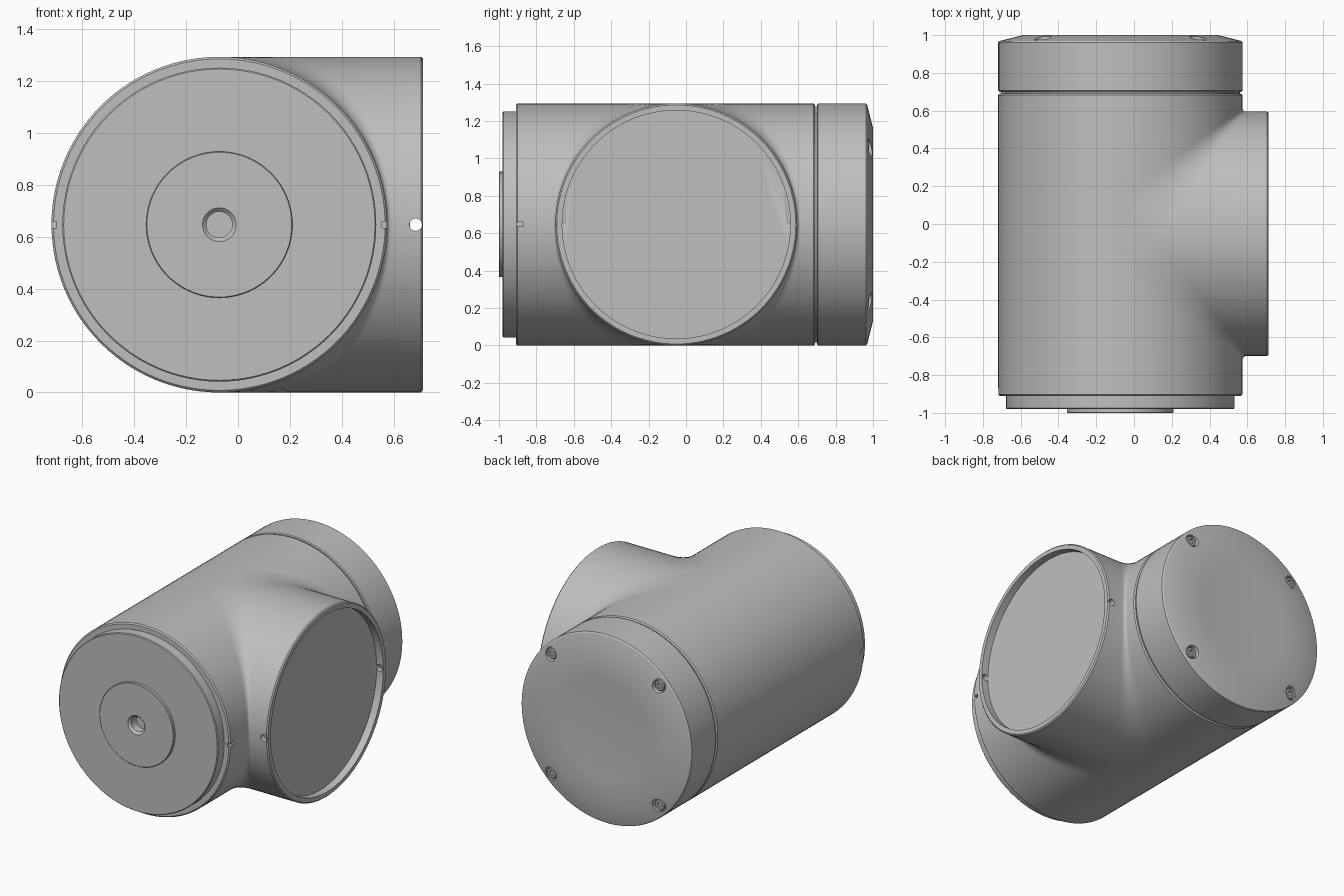
import bpy, bmesh
from math import cos, sin, pi
from mathutils import Vector

cube = bpy.data.objects.get("Cube")
if cube:
    bpy.data.objects.remove(cube)

R = 0.647                         # radius of both crossing barrels
CX, CY, CZ = -0.072, -0.052, R    # point where the two axes cross
FRONT, BACK, SIDE = -0.91, 0.69, 0.713
RIM, RECESS, EDGE = 0.61, 0.05, 0.008
HALF = 56                         # steps per half turn

grey = bpy.data.materials.new("light_grey")
grey.use_nodes = True
grey.diffuse_color = (0.52, 0.52, 0.52, 1)
grey.node_tree.nodes["Principled BSDF"].inputs["Base Color"].default_value = grey.diffuse_color


def finish(name, bm):
    bmesh.ops.recalc_face_normals(bm, faces=bm.faces[:])
    mesh = bpy.data.meshes.new(name)
    bm.to_mesh(mesh)
    bm.free()
    mesh.materials.append(grey)
    obj = bpy.data.objects.new(name, mesh)
    bpy.context.collection.objects.link(obj)
    return obj


def activate(obj):
    bpy.ops.object.select_all(action='DESELECT')
    obj.select_set(True)
    bpy.context.view_layer.objects.active = obj


def smooth(obj):
    activate(obj)
    bpy.ops.object.shade_smooth_by_angle()


def lathe(name, profile, x=CX, z=CZ, segs=96):
    """Closed solid turned about an axis along y; profile is (radius, y)."""
    bm = bmesh.new()
    rings = [[bm.verts.new((x + r * cos(2 * pi * i / segs), y, z + r * sin(2 * pi * i / segs)))
              for i in range(segs)] for r, y in profile]
    for a, b in zip(rings, rings[1:]):
        for i in range(segs):
            j = (i + 1) % segs
            bm.faces.new((a[i], a[j], b[j], b[i]))
    bm.faces.new(rings[0])
    bm.faces.new(rings[-1])
    return finish(name, bm)


def box(name, centre, size):
    bm = bmesh.new()
    bmesh.ops.create_cube(bm, size=1)
    for v in bm.verts:
        v.co = Vector(centre) + Vector(size) * v.co
    return finish(name, bm)


def cut(obj, cutters):
    activate(obj)
    for cutter in cutters:
        cutter.hide_render = True
        mod = obj.modifiers.new("cut", 'BOOLEAN')
        mod.operation = 'DIFFERENCE'
        mod.solver = 'EXACT'
        mod.object = cutter
        bpy.ops.object.modifier_apply(modifier=mod.name)
        bpy.data.objects.remove(cutter)


def build_body():
    """Barrel and side branch, joined by a blend that widens to the crest."""
    bm = bmesh.new()
    cache = {}
    steps = 8

    def vert(p):
        key = tuple(round(k, 5) + 0.0 for k in p)
        if key not in cache:
            cache[key] = bm.verts.new((p[0] + CX, p[1] + CY, p[2] + CZ))
        return cache[key]

    def face(verts):
        verts = list(dict.fromkeys(verts))
        if len(verts) > 2:
            bm.faces.new(verts)

    def barrel_end(c, s, side):
        y = (BACK if side > 0 else FRONT) - CY
        r = R - EDGE
        return [(r * c, y, r * s), (R * c, y - side * EDGE, R * s)]

    def column(angle, side):
        c, s = cos(angle), sin(angle)
        d = 0.02 + 0.18 * (1 - c)
        t = c * d / 2 / (c * c + 2 * s * s)
        m = R * c + d / 2 - t * c
        p1 = Vector((R * c, side * (R * c + d), R * s))
        mid = Vector((m, side * m, R * s - 2 * t * s))
        p2 = Vector((R * c + d, side * R * c, R * s))
        pts = barrel_end(c, s, side)
        for i in range(steps + 1):
            u = i / steps
            pts.append(p1 * (1 - u) ** 2 + mid * 2 * u * (1 - u) + p2 * u * u)
        x = SIDE - CX
        for px, r in ((x - EDGE, R), (x, R - EDGE), (x, RIM), (x - RECESS, RIM)):
            pts.append((px, side * r * c, r * s))
        return [vert(p) for p in pts]

    # branch half, front and back of the side axis
    angles = [-pi / 2 + pi * i / HALF for i in range(HALF + 1)]
    cols = {side: [column(a, side) for a in angles] for side in (-1, 1)}
    for side in (-1, 1):
        for a, b in zip(cols[side], cols[side][1:]):
            for i in range(len(a) - 1):
                face((a[i], b[i], b[i + 1], a[i + 1]))
    # flat crest between the two blends
    for k in (0, -1):
        lo, hi = 2, 3 + steps
        face(cols[-1][k][lo:hi] + cols[1][k][lo:hi][::-1])
    # recess floor
    face([c[-1] for c in cols[-1]] + [c[-1] for c in cols[1]][::-1])

    # plain half of the barrel
    plain = []
    for i in range(HALF + 1):
        a = pi / 2 + pi * i / HALF
        f = [vert(p) for p in barrel_end(cos(a), sin(a), -1)]
        b = [vert(p) for p in barrel_end(cos(a), sin(a), 1)]
        k = {0: -1, HALF: 0}.get(i)
        crest = [] if k is None else [cols[-1][k][2], cols[1][k][2]]
        plain.append((f, crest, b))
    for (f, m, b), (f2, m2, b2) in zip(plain, plain[1:]):
        face((f[0], f2[0], f2[1], f[1]))
        face((b[0], b2[0], b2[1], b[1]))
        face([f[1]] + m + [b[1], b2[1]] + m2[::-1] + [f2[1]])
    # barrel end faces
    face([c[0] for c in cols[-1]] + [p[0][0] for p in plain])
    face([c[0] for c in cols[1]] + [p[2][0] for p in plain])
    return finish("body", bm)


body = build_body()

# pin holes through the branch rim and slots at the barrel front
cutters = []
for side in (-1, 1):
    y0, y1 = sorted((CY + side * 0.59, CY + side * 0.68))
    cutters.append(lathe("pin_cutter", [(0.024, y0), (0.024, y1)], 0.685, CZ, 20))
    cutters.append(box("slot_cutter", (CX + side * R, FRONT, CZ), (0.04, 0.08, 0.024)))
cut(body, cutters)
smooth(body)

# front flange with raised hub and centre hole
smooth(lathe("front_flange", [(0.605, FRONT + 0.01), (0.605, -0.975), (0.6, -0.98), (0.282, -0.98),
                              (0.282, -0.997), (0.279, -1.0), (0.065, -1.0), (0.05, -0.985),
                              (0.05, -0.93)]))

# groove between barrel and rear cap
smooth(lathe("groove_neck", [(0.632, 0.68), (0.632, 0.71)]))

# rear cap, chamfered and slightly dished
cap = lathe("rear_cap", [(0.641, 0.70), (R, 0.706), (R, 0.962), (0.64, 0.969), (0.515, 1.0),
                         (0.35, 0.994), (0.18, 0.99), (0.02, 0.988)])
spots = [(CX + 0.41 * i, CZ + 0.41 * j) for i in (-1, 1) for j in (-1, 1)]
cut(cap, [lathe("bore_cutter", [(0.045, 0.95), (0.045, 1.05)], x, z, 32) for x, z in spots])
smooth(cap)

# socket screws in the cap
for x, z in spots:
    screw = lathe("cap_screw", [(0.036, 0.94), (0.036, 0.973), (0.031, 0.978)], x, z, 32)
    cut(screw, [lathe("hex_cutter", [(0.02, 0.962), (0.02, 1.0)], x, z, 6)])
    smooth(screw)
